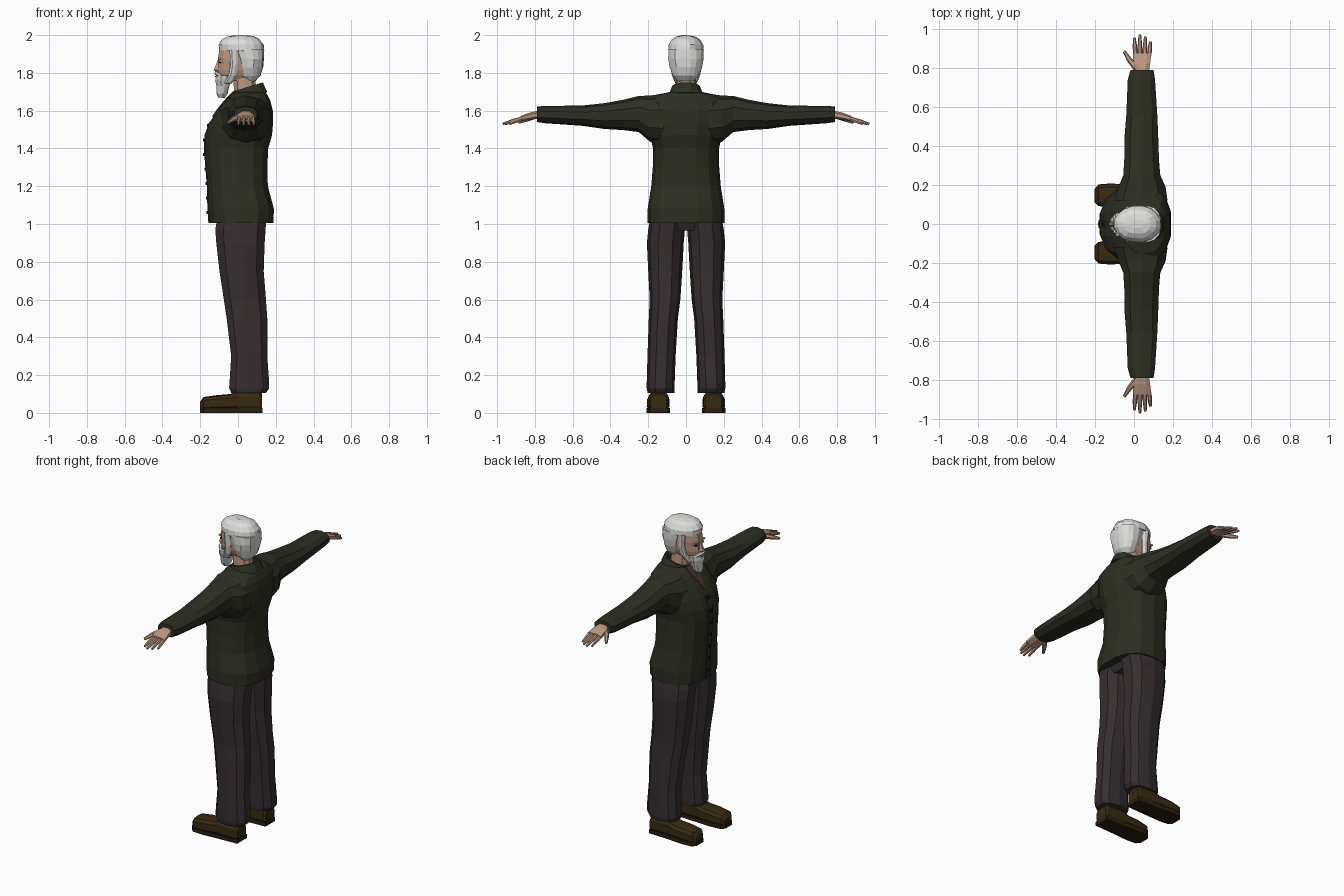
import bpy, bmesh, math, random
from mathutils import Vector

random.seed(4)


def mat(name, r, g, b):
    m = bpy.data.materials.new(name)
    m.diffuse_color = (r, g, b, 1)
    return m


JACKET = mat("dark olive cloth", 0.026, 0.028, 0.016)
TROUSER = mat("dark plum cloth", 0.036, 0.027, 0.029)
SHOE = mat("brown leather", 0.040, 0.023, 0.006)
SOLE = mat("dark brown sole", 0.025, 0.014, 0.004)
SKIN = mat("skin", 0.50, 0.31, 0.22)
HAIR = mat("white hair", 0.72, 0.72, 0.71)
DARK = mat("black button", 0.008, 0.008, 0.007)
SHIRT = mat("shirt", 0.06, 0.035, 0.035)


def finish(bm, name, material, mirror):
    bmesh.ops.recalc_face_normals(bm, faces=bm.faces)
    me = bpy.data.meshes.new(name)
    bm.to_mesh(me)
    bm.free()
    me.materials.append(material)
    ob = bpy.data.objects.new(name, me)
    bpy.context.collection.objects.link(ob)
    if mirror:
        mod = ob.modifiers.new("mirror", 'MIRROR')
        mod.use_axis = (False, True, False)
    return ob


def skin_rings(bm, rings):
    rows = [[bm.verts.new(p) for p in r] for r in rings]
    n = len(rows[0])
    for a, b in zip(rows, rows[1:]):
        for i in range(n):
            j = (i + 1) % n
            bm.faces.new((a[i], a[j], b[j], b[i]))
    bm.faces.new(rows[0])
    bm.faces.new(rows[-1][::-1])


def loft(name, material, axis, rings, n=10, p=0.85, mirror=False, tilt=0, jitter=0):
    """Each ring: position on axis, then low/high extents on the two other axes."""
    ang = [(i + 0.5) * 2 * math.pi / n for i in range(n)]
    f = lambda v: math.copysign(abs(v) ** p, v) if abs(v) > 1e-6 else 0
    cs = [(f(math.cos(a)), f(math.sin(a))) for a in ang]
    mc, ms = max(abs(c) for c, s in cs), max(abs(s) for c, s in cs)
    out = []
    for t, a0, a1, b0, b1 in rings:
        row = []
        for c, s in cs:
            a = (a0 + a1) / 2 + c / mc * (a1 - a0) / 2
            b = (b0 + b1) / 2 + s / ms * (b1 - b0) / 2
            if axis == 'z':
                v = Vector((a, b, t + tilt * (a - 0.05)))
            elif axis == 'y':
                v = Vector((a, t, b))
            else:
                v = Vector((t, a, b))
            row.append(v + Vector([random.uniform(-jitter, jitter) for _ in range(3)]))
        out.append(row)
    bm = bmesh.new()
    skin_rings(bm, out)
    return finish(bm, name, material, mirror)


def sym(rings):
    return [(z, x0, x1, -w, w) for z, x0, x1, w in rings]


def rod(name, material, pts, n=6, mirror=False):
    """Tapered tube through points (x, y, z, radius)."""
    d = (Vector(pts[-1][:3]) - Vector(pts[0][:3])).normalized()
    u = d.cross(Vector((0, 0, 1))).normalized()
    w = d.cross(u)
    bm = bmesh.new()
    skin_rings(bm, [[Vector(q[:3]) + q[3] * (u * math.cos(k * 2 * math.pi / n) + w * math.sin(k * 2 * math.pi / n))
                     for k in range(n)] for q in pts])
    return finish(bm, name, material, mirror)


def box(name, material, c, size, mirror=False):
    x, y, z = c
    a, b, h = (v / 2 for v in size)
    return loft(name, material, 'z', [(z - h, x - a, x + a, y - b, y + b), (z + h, x - a, x + a, y - b, y + b)],
                4, 1, mirror)


# Jacket body
TORSO = [(1.005, -.152, .188, .203), (1.08, -.157, .19, .203), (1.2, -.16, .158, .184),
         (1.3, -.168, .155, .176), (1.4, -.176, .16, .175), (1.47, -.172, .18, .19), (1.54, -.148, .186, .205),
         (1.6, -.112, .184, .21), (1.65, -.072, .172, .2), (1.685, -.04, .155, .15), (1.7, -.02, .14, .08)]
loft("jacket_body", JACKET, 'z', sym(TORSO), 14, 0.8)

# Sleeves
loft("sleeve", JACKET, 'y', [
    (.12, -.10, .172, 1.42, 1.69), (.19, -.08, .162, 1.435, 1.68), (.25, -.055, .135, 1.487, 1.678),
    (.33, -.05, .128, 1.497, 1.658), (.43, -.05, .125, 1.503, 1.64), (.55, -.04, .12, 1.52, 1.627),
    (.74, -.032, .108, 1.533, 1.625), (.79, -.018, .1, 1.54, 1.622)], 10, 0.85, True)

# Collar, raised at the back
loft("collar", JACKET, 'z', sym([(1.665, -.05, .155, .095), (1.725, -.03, .132, .072),
                                 (1.725, -.02, .12, .062), (1.69, -.01, .11, .06)]), 12, 0.9, tilt=0.3)
loft("shirt_front", SHIRT, 'z', sym([(1.57, -.137, -.1, .004), (1.62, -.102, -.06, .022),
                                     (1.675, -.055, -.01, .042), (1.7, -.03, .02, .045)]), 4, 1)

# Front placket with buttons following the chest
loft("placket", JACKET, 'z', sym([(z, x - .005, x + .02, .02) for z, x, _, _ in TORSO[:7]]), 4, 1)


def chest(z):
    for a, b in zip(TORSO, TORSO[1:]):
        if a[0] <= z <= b[0]:
            return a[1] + (b[1] - a[1]) * (z - a[0]) / (b[0] - a[0])


for i in range(7):
    z = 1.06 + i * 0.077
    box("button", DARK, (chest(z) - .005, 0, z), (.012, .016, .016))

# Trousers
loft("trouser_leg", TROUSER, 'z', [
    (1.03, -.11, .15, .0, .19), (.97, -.12, .146, .006, .2), (.9, -.115, .141, .012, .207),
    (.75, -.098, .136, .02, .2), (.6, -.075, .148, .03, .192), (.5, -.06, .155, .043, .197),
    (.3, -.036, .155, .055, .204), (.16, -.045, .165, .06, .208), (.13, -.047, .165, .06, .208),
    (.105, -.035, .148, .062, .203)], 10, 0.8, True)
loft("trouser_seat", TROUSER, 'z', sym([(.965, -.09, .12, .1), (1.03, -.11, .15, .19)]), 10)

# Shoes
loft("shoe", SHOE, 'x', [
    (-.2, .112, .18, .01, .06), (-.182, .095, .2, .01, .084), (-.12, .088, .206, .01, .093),
    (-.04, .09, .202, .01, .1), (0, .092, .198, .01, .115), (.115, .092, .196, .01, .112),
    (.128, .102, .188, .01, .1)], 10, 0.6, True)
loft("shoe_sole", SOLE, 'x', [
    (-.202, .112, .18, 0, .025), (-.182, .092, .203, 0, .025), (-.12, .085, .208, 0, .025),
    (.0, .09, .2, 0, .025), (.13, .095, .194, 0, .025)], 4, 1, True)

# Hands
loft("palm", SKIN, 'y', [(.77, .012, .075, 1.56, 1.602), (.82, -.003, .082, 1.553, 1.592),
                         (.877, -.005, .09, 1.543, 1.572)], 8, 0.8, True)
for x0, x1, tip in ((.007, .002, .955), (.031, .03, .97), (.055, .058, .96), (.078, .084, .935)):
    rod("finger", SKIN, [(x0, .865, 1.559, .012), (x0 * .5 + x1 * .5, .865 * .5 + tip * .5, 1.546, .0115),
                         (x1, tip, 1.53, .007)], 6, True)
rod("thumb", SKIN, [(.012, .80, 1.572, .017), (-.022, .84, 1.556, .014), (-.05, .885, 1.538, .008)], 6, True)

# Head and neck
loft("head", SKIN, 'z', sym([
    (1.76, -.09, .07, .042), (1.79, -.104, .1, .06), (1.815, -.106, .115, .069), (1.85, -.102, .12, .074),
    (1.875, -.106, .12, .076), (1.93, -.098, .12, .075), (1.965, -.075, .1, .06)]), 12, 0.9)
loft("neck", SKIN, 'z', sym([(1.67, -.02, .1, .055), (1.79, -.025, .09, .052)]), 10)
loft("nose", SKIN, 'z', sym([(1.802, -.112, -.08, .012), (1.814, -.129, -.08, .018),
                             (1.83, -.122, -.08, .014), (1.87, -.107, -.08, .008)]), 6)
box("eye", DARK, (-.096, .031, 1.855), (.01, .02, .007), True)
box("eyebrow", HAIR, (-.099, .032, 1.875), (.012, .03, .009), True)

# Hair, sideburns and beard, slightly uneven
loft("hair_top", HAIR, 'z', sym([
    (1.918, -.098, .138, .092), (1.95, -.102, .134, .09), (1.977, -.085, .112, .073),
    (1.992, -.055, .085, .05), (1.999, -.02, .05, .02)]), 16, 0.95, jitter=0.0025)
loft("hair_back", HAIR, 'z', sym([
    (1.757, .035, .092, .045), (1.785, .012, .12, .068), (1.83, -.003, .132, .084),
    (1.875, -.01, .138, .092), (1.925, -.03, .138, .093)]), 16, 0.85, jitter=0.0025)
loft("sideburn", HAIR, 'z', [
    (1.745, -.075, -.03, .03, .058), (1.785, -.05, -.01, .045, .074), (1.84, -.04, 0, .06, .083),
    (1.925, -.045, 0, .06, .09)], 8, 0.8, True, jitter=0.002)
loft("beard", HAIR, 'z', sym([
    (1.668, -.1, -.068, .015), (1.69, -.11, -.058, .03), (1.73, -.113, -.045, .045),
    (1.76, -.119, -.035, .055), (1.785, -.114, -.035, .06)]), 12, 0.9, jitter=0.003)
rod("moustache", HAIR, [(-.116, 0, 1.8, .011), (-.108, .025, 1.795, .011), (-.085, .052, 1.778, .008)], 6, True)
box("mouth", SKIN, (-.117, 0, 1.779), (.01, .026, .008))
